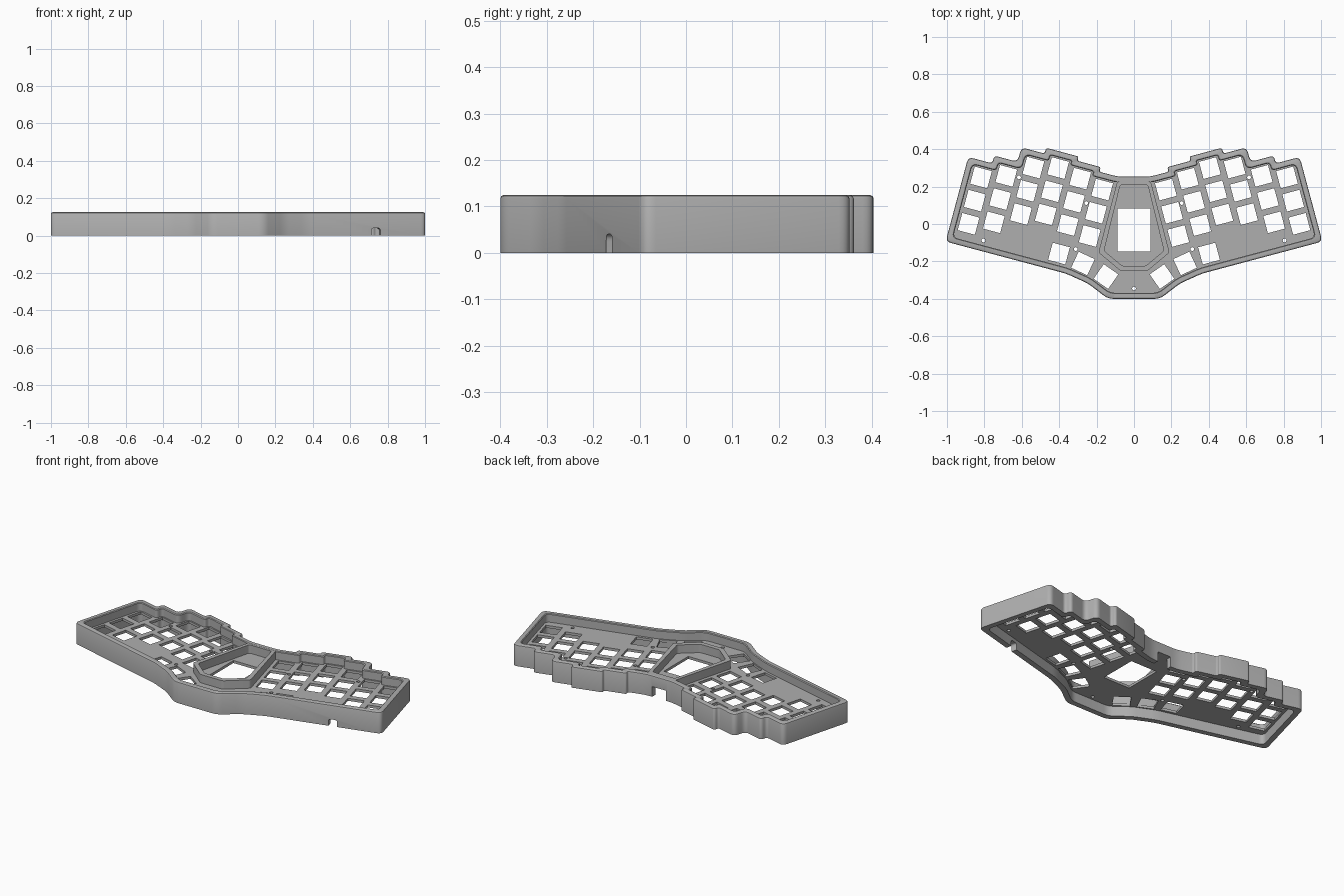
import bpy, bmesh, math
from mathutils import Vector, Matrix

cube = bpy.data.objects.get("Cube")
if cube:
    bpy.data.objects.remove(cube, do_unlink=True)

HEIGHT, WALL, PITCH, KEY = 0.125, 0.032, 0.1285, 0.095
PLATE_LOW, PLATE_TOP = 0.06, 0.075
TILT = math.radians(-15)
ORIGIN = Vector((-0.818, 0.249))          # top key of the outermost left column
STAGGER = [0, 0.043, 0.123, 0.155, 0.131, 0.105]

grey = bpy.data.materials.new("case_grey")
grey.use_nodes = True
grey.diffuse_color = (0.43, 0.43, 0.43, 1)
grey.node_tree.nodes["Principled BSDF"].inputs["Base Color"].default_value = grey.diffuse_color


def place(r, u):
    """Left key field coordinates to world coordinates."""
    return ORIGIN + Matrix.Rotation(TILT, 2) @ Vector((r, u))


def mirrored(half):
    return half + [Vector((-p.x, p.y)) for p in reversed(half)]


def inset(points, dist):
    result = []
    for i, p in enumerate(points):
        d1 = (p - points[i - 1]).normalized()
        d2 = (points[(i + 1) % len(points)] - p).normalized()
        n1, n2 = Vector((-d1.y, d1.x)), Vector((-d2.y, d2.x))
        result.append(p + (n1 + n2) * dist / (1 + n1.dot(n2)))
    return result


def rounded(points, size, steps=6):
    result = []
    for i, p in enumerate(points):
        a, b = points[i - 1] - p, points[(i + 1) % len(points)] - p
        t = min(size, 0.45 * a.length, 0.45 * b.length)
        a, b = p + a.normalized() * t, p + b.normalized() * t
        for k in range(steps + 1):
            s = k / steps
            result.append(a * (1 - s) ** 2 + p * 2 * s * (1 - s) + b * s * s)
    return result


def finish(name, bm):
    bmesh.ops.recalc_face_normals(bm, faces=bm.faces)
    mesh = bpy.data.meshes.new(name)
    bm.to_mesh(mesh)
    bm.free()
    mesh.materials.append(grey)
    obj = bpy.data.objects.new(name, mesh)
    bpy.context.collection.objects.link(obj)
    return obj


def ring(name, loops):
    """Closed tube wall from a list of (points, z) loops."""
    bm = bmesh.new()
    rows = [[bm.verts.new((p.x, p.y, z)) for p in pts] for pts, z in loops]
    for j, row in enumerate(rows):
        nxt = rows[(j + 1) % len(rows)]
        for i in range(len(row)):
            k = (i + 1) % len(row)
            bm.faces.new((row[i], row[k], nxt[k], nxt[i]))
    return finish(name, bm)


def add_prism(bm, points, low, high):
    bottom = [bm.verts.new((p.x, p.y, low)) for p in points]
    top = [bm.verts.new((p.x, p.y, high)) for p in points]
    bm.faces.new(bottom[::-1])
    bm.faces.new(top)
    for i in range(len(points)):
        k = (i + 1) % len(points)
        bm.faces.new((bottom[i], bottom[k], top[k], top[i]))


def add_box(bm, centre, size, angle=0):
    m = Matrix.Translation(centre) @ Matrix.Rotation(angle, 4, 'Z') @ Matrix.Diagonal((*size, 1))
    bmesh.ops.create_cube(bm, size=1, matrix=m)


def cut(obj, bm):
    cutter = finish("cutter", bm)
    cutter.hide_render = True
    mod = obj.modifiers.new("cut", 'BOOLEAN')
    mod.operation, mod.solver, mod.object = 'DIFFERENCE', 'EXACT', cutter
    activate(obj)
    bpy.ops.object.modifier_apply(modifier=mod.name)
    bpy.data.objects.remove(cutter, do_unlink=True)


def activate(obj):
    bpy.ops.object.select_all(action='DESELECT')
    obj.select_set(True)
    bpy.context.view_layer.objects.active = obj


# Stepped case outline, left half counter-clockwise, then mirrored
half = [Vector((-0.085, 0.253))]
for i in range(5, 0, -1):
    rising = STAGGER[i] > STAGGER[i - 1]
    r = i * PITCH - 0.09 if rising else (i - 1) * PITCH + 0.09
    half += [place(r, STAGGER[i] + 0.088), place(r, STAGGER[i - 1] + 0.088)]
half += [place(-0.094, 0.088), place(-0.094, -0.38)]
half += [Vector(p) for p in ((-0.364, -0.265), (-0.246, -0.318), (-0.139, -0.4))]
outline = mirrored(half)

# Outer wall with a softened rim
profile = [(0, 0), (0, HEIGHT - 0.008), (0.002, HEIGHT - 0.003), (0.007, HEIGHT),
           (WALL - 0.004, HEIGHT), (WALL, HEIGHT - 0.004), (WALL, 0)]
case_wall = ring("case_wall", [(rounded(inset(outline, d), 0.03), z) for d, z in profile])

# Cable notch at the back and small rounded notch at the front
notches = bmesh.new()
add_box(notches, (0, 0.24, 0.02), (0.09, 0.1, 0.08))
arch = rounded([Vector(p) for p in ((-0.025, -0.02), (0.025, -0.02), (0.025, 0.04), (-0.025, 0.04))], 0.015)
start = len(notches.verts)
add_prism(notches, arch, -0.06, 0.06)
notches.verts.ensure_lookup_table()
bmesh.ops.transform(notches, verts=notches.verts[start:],
                    matrix=Matrix.Translation((0.735, -0.155, 0)) @ Matrix.Rotation(-TILT, 4, 'Z')
                    @ Matrix.Rotation(math.pi / 2, 4, 'X'))
cut(case_wall, notches)

# Switch plate
bm = bmesh.new()
add_prism(bm, rounded(inset(outline, WALL / 2), 0.03), PLATE_LOW, PLATE_TOP)
switch_plate = finish("switch_plate", bm)

# Key openings: six staggered columns and three thumb keys per side
keys = [(place(c * PITCH, s - row * PITCH), TILT) for c, s in enumerate(STAGGER) for row in range(3)]
keys += [(Vector(p), math.radians(a)) for p, a in
         (((-0.401, -0.158), -15), ((-0.273, -0.211), -25), ((-0.15, -0.281), -35))]
holes = bmesh.new()
for side in (1, -1):
    for p, angle in keys:
        add_box(holes, (p.x * side, p.y, PLATE_LOW), (KEY, KEY, 0.1), angle * side)
# Display opening
add_box(holes, (0, -0.032, PLATE_LOW), (0.176, 0.23, 0.1))
# Screw holes
screws = [(s * x, y) for s in (1, -1) for x, y in
          ((0.805, -0.088), (0.615, 0.249), (0.255, 0.112), (0.312, -0.134))] + [(0, -0.345)]
for x, y in screws:
    bmesh.ops.create_cone(holes, cap_ends=True, segments=16, radius1=0.01, radius2=0.01,
                          depth=0.1, matrix=Matrix.Translation((x, y, PLATE_LOW)))
cut(switch_plate, holes)

# Raised wall around the display bay
bay_out = rounded(mirrored([Vector(p) for p in ((-0.085, 0.244), (-0.19, -0.152), (-0.073, -0.25))]), 0.012)
bay_in = rounded(mirrored([Vector(p) for p in ((-0.073, 0.21), (-0.16, -0.143), (-0.063, -0.224))]), 0.012)
display_bay_wall = ring("display_bay_wall", [(bay_out, PLATE_LOW + 0.005), (bay_out, HEIGHT - 0.0005),
                                             (bay_in, HEIGHT - 0.0005), (bay_in, PLATE_LOW + 0.005)])

for obj in (case_wall, switch_plate, display_bay_wall):
    activate(obj)
    bpy.ops.object.shade_smooth_by_angle(angle=math.radians(30))
